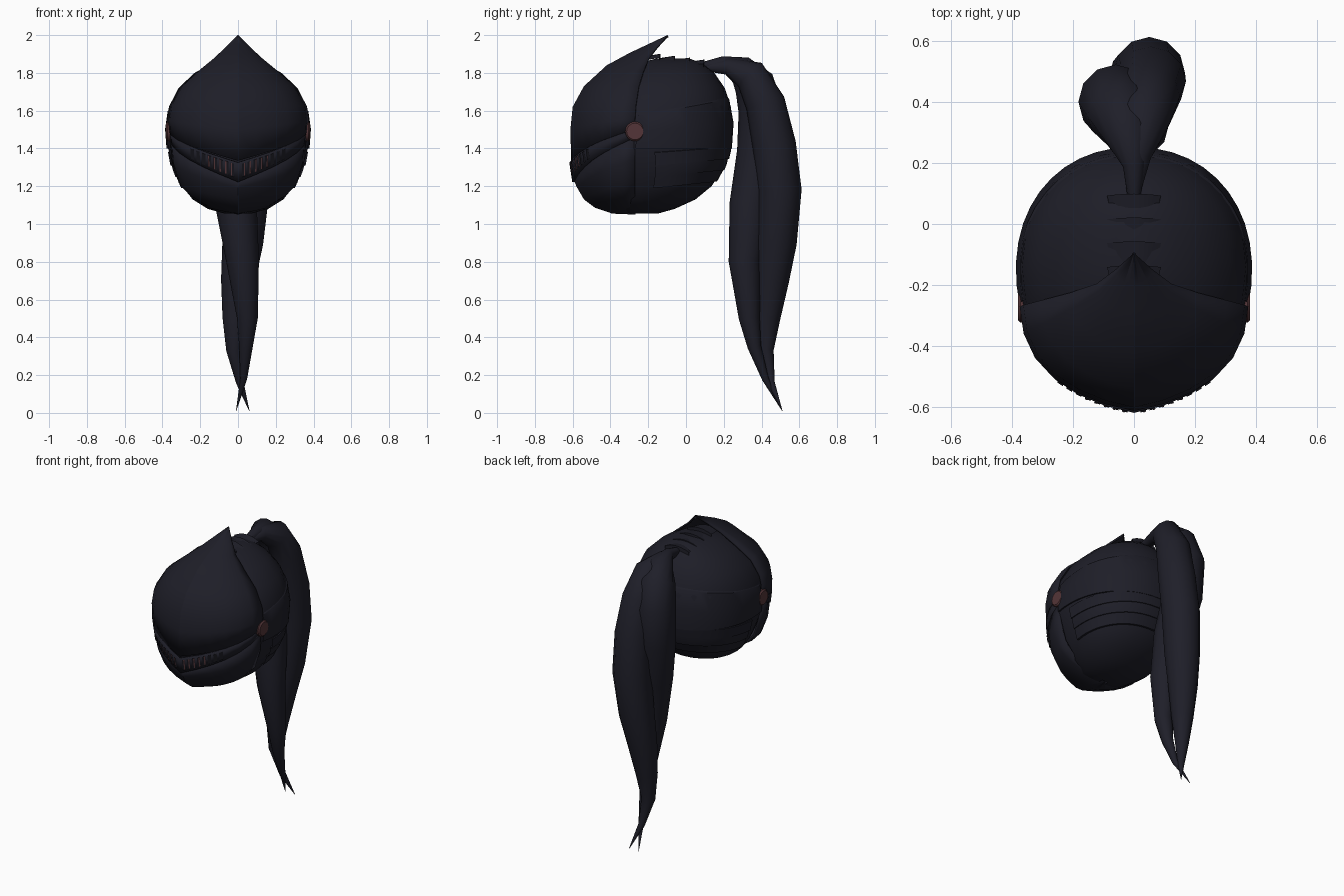
import bpy, bmesh, math
from mathutils import Vector

if "Cube" in bpy.data.objects:
    bpy.data.objects.remove(bpy.data.objects["Cube"])


def material(name, rgb):
    m = bpy.data.materials.new(name)
    m.diffuse_color = (*rgb, 1)
    m.use_nodes = True
    m.node_tree.nodes["Principled BSDF"].inputs["Base Color"].default_value = m.diffuse_color
    return m


STEEL = material("dark_steel", (0.013, 0.013, 0.021))
HAIR = material("dark_plume", (0.0135, 0.0135, 0.022))
SLOT = material("slot_black", (0.008, 0.008, 0.012))
COPPER = material("dull_red", (0.088, 0.036, 0.040))


def make(name, verts, faces, mat, thick=0, smooth=35, ridge=False):
    bm = bmesh.new()
    vs = [bm.verts.new(v) for v in verts]
    for f in faces:
        bm.faces.new([vs[i] for i in f])
    bmesh.ops.remove_doubles(bm, verts=bm.verts, dist=1e-5)
    bmesh.ops.recalc_face_normals(bm, faces=bm.faces)
    me = bpy.data.meshes.new(name)
    bm.to_mesh(me)
    bm.free()
    me.materials.append(mat)
    ob = bpy.data.objects.new(name, me)
    bpy.context.collection.objects.link(ob)
    # Smooth shading with sharp edges kept
    bpy.ops.object.select_all(action='DESELECT')
    ob.select_set(True)
    bpy.context.view_layer.objects.active = ob
    bpy.ops.object.shade_smooth_by_angle(angle=math.radians(smooth))
    if ridge:  # crisp centre line
        for e in me.edges:
            if all(abs(me.vertices[i].co.x) < 1e-4 for i in e.vertices):
                e.use_edge_sharp = True
    if thick:
        mod = ob.modifiers.new("thickness", 'SOLIDIFY')
        mod.thickness = thick
        mod.offset = -1
    return ob


def loft(name, rows, mat, closed=False, caps=False, **opts):
    n = len(rows[0])
    faces = []
    for i in range(len(rows) - 1):
        for j in range(n if closed else n - 1):
            k = (j + 1) % n
            faces.append((i*n + j, i*n + k, (i+1)*n + k, (i+1)*n + j))
    if caps:
        faces += [tuple(range(n)), tuple(range((len(rows)-1)*n, len(rows)*n))]
    return make(name, [p for r in rows for p in r], faces, mat, **opts)


def lerp_rows(table, z):
    # linear lookup in a table sorted by descending z
    for a, b in zip(table, table[1:]):
        if a[0] >= z >= b[0]:
            t = (a[0] - z) / (a[0] - b[0])
            return [p + (q - p) * t for p, q in zip(a, b)]
    return table[0] if z > table[0][0] else table[-1]


# Face plates: each row is centre (y, z) and side edge (x, y, z)
def plate_pt(row, s, out=0):
    yc, zc, xe, ye, ze = row
    c, d = math.cos(s), abs(math.sin(s))
    f = c - 0.15 * d * c**4
    x = (xe + out) * math.sin(s)
    return Vector((x, ye + (yc - out - ye) * f, zc + (ze - zc) * abs(s) / (math.pi/2)))


def face_plate(name, table):
    n = 12
    rows = [[plate_pt(r, (j/n - 0.5) * math.pi) for j in range(n + 1)] for r in table]
    return loft(name, rows, STEEL, thick=0.012, ridge=True)


face_plate("visor", [
    (-.098, 2.0, .002, -.097, 1.999),
    (-.20, 1.952, .062, -.15, 1.94), (-.30, 1.905, .122, -.195, 1.882),
    (-.42, 1.84, .21, -.225, 1.81), (-.54, 1.73, .305, -.25, 1.73),
    (-.60, 1.62, .362, -.265, 1.63), (-.612, 1.5, .374, -.27, 1.56),
    (-.608, 1.335, .37, -.275, 1.50)])

BAND = [(-.618, 1.325, .366, -.275, 1.50), (-.602, 1.222, .362, -.275, 1.455)]
face_plate("slot_band", BAND)
face_plate("chin_guard", [
    (-.592, 1.225, .362, -.27, 1.47), (-.575, 1.19, .352, -.27, 1.34),
    (-.54, 1.13, .315, -.27, 1.22), (-.48, 1.085, .265, -.27, 1.165),
    (-.39, 1.055, .16, -.27, 1.095), (-.27, 1.05, .002, -.268, 1.05)])


# Breathing slots, with the inner ones glinting red
def slot(name, x, half, mat, out):
    pts = []
    for t in (0.12, 0.82):
        row = [a + (b - a) * t for a, b in zip(*BAND)]
        for e in (-half, half):
            pts.append(plate_pt(row, math.asin((x + e) / .366), out))
    make(name, pts, [(0, 1, 3, 2)], mat)


for side in (-1, 1):
    for i in range(8):
        x = side * (0.03 + 0.03 * i)
        slot("slot", x, 0.009, SLOT, 0.004)
        if i < 5:
            slot("slot_glint", x + side * 0.004, 0.0035, COPPER, 0.006)

# Skull: z, half width, back y, front y
SKULL = [(1.875, .06, .02, -.16), (1.85, .14, .09, -.26), (1.80, .23, .15, -.35),
         (1.72, .315, .205, -.45), (1.62, .366, .238, -.52), (1.5, .38, .248, -.55),
         (1.4, .37, .234, -.55), (1.3, .342, .20, -.50), (1.2, .295, .135, -.46),
         (1.13, .24, .05, -.42), (1.08, .16, -.06, -.38), (1.055, .07, -.15, -.30)]


def skull_pt(a, z, out=0):
    _, rx, yb, yf = lerp_rows(SKULL, z)
    cx, sy = math.cos(a), math.sin(a)
    p = lambda v: math.copysign(abs(v)**0.93, v)
    return Vector(((rx + out) * p(cx), (yb+yf)/2 + ((yb-yf)/2 + out) * p(sy), z))


loft("skull", [[skull_pt(j * math.tau / 24, r[0]) for j in range(24)] for r in SKULL],
     STEEL, closed=True, caps=True)


# Overlapping bands round the back: top at sides, top at back, bottom at both
def back_band(name, z_side, z_back, b_side, b_back, out, start):
    rows = []
    for t, o in ((0, 0), (0.03, out * .5), (0.5, out * .75), (1, out), (1, 0)):
        row = []
        for j in range(25):
            a = start + (math.pi - 2 * start) * j / 24
            k = math.sin(math.pi * j / 24)
            top = z_side + (z_back - z_side) * k
            bot = b_side + (b_back - b_side) * k
            row.append(skull_pt(a, top + (bot - top) * t, o))
        rows.append(row)
    loft(name, rows, STEEL)


back_band("brow_band", 1.58, 1.67, 1.40, 1.40, 0.009, -0.25)
for i in range(3):
    z = 1.41 - 0.06 * i
    back_band("neck_lame", z - .03, z, z - 0.10, z - 0.065, 0.013, -0.02)

# Overlapping crest lames along the top
for i in range(4):
    y0 = -0.22 + 0.078 * i
    z0 = 1.888 - 0.010 * i
    rows = []
    for y, z, w in ((y0, z0, .07), (y0 + .085, z0 + .013, .088), (y0 + .085, z0 - .012, .088)):
        rows.append([(w * u / 3, y - .006 * (u/3)**2, z - .022 * (u/3)**2)
                     for u in range(-3, 4)])
    loft("crest_lame", rows, STEEL)

# Visor pivots
for side in (-1, 1):
    rows = []
    for x, r in ((.34, .05), (.372, .052), (.38, .044)):
        rows.append([(side * x, -.27 + r * math.cos(a * math.tau / 16),
                      1.49 + r * math.sin(a * math.tau / 16)) for a in range(16)])
    loft("visor_pivot", rows, COPPER, closed=True, caps=True)


# Plume locks: path of x, y, z, radius
def lock(name, path):
    pts = [Vector(p[:3]) for p in path]
    rows = []
    for i, p in enumerate(pts):
        tan = (pts[min(i+1, len(pts)-1)] - pts[max(i-1, 0)]).normalized()
        side = (Vector((1, 0, 0)) - tan * tan.x).normalized()
        up = tan.cross(side)
        rows.append([p + (side * math.cos(a * math.tau / 12) + up * math.sin(a * math.tau / 12))
                     * path[i][3] for a in range(12)])
    loft(name, rows, HAIR, closed=True, caps=True, smooth=75)


lock("plume_lock_front", [
    (0, .08, 1.835, .02), (0, .19, 1.852, .036), (-.02, .29, 1.815, .078),
    (-.045, .36, 1.745, .108), (-.06, .40, 1.60, .122), (-.055, .39, 1.38, .12),
    (-.01, .34, 1.10, .11), (.025, .312, .80, .086), (.05, .335, .50, .055),
    (.042, .362, .35, .036), (.03, .42, .18, .018), (-.01, .51, .01, .001)])
lock("plume_lock_rear", [
    (0, .10, 1.83, .02), (.01, .22, 1.835, .045), (.03, .34, 1.79, .088),
    (.045, .42, 1.64, .105), (.055, .467, 1.42, .115), (.05, .495, 1.18, .117),
    (.025, .478, .90, .108), (.0, .455, .70, .09), (-.015, .432, .50, .067),
    (-.02, .422, .33, .042), (.01, .45, .16, .02), (.06, .51, .01, .001)])
